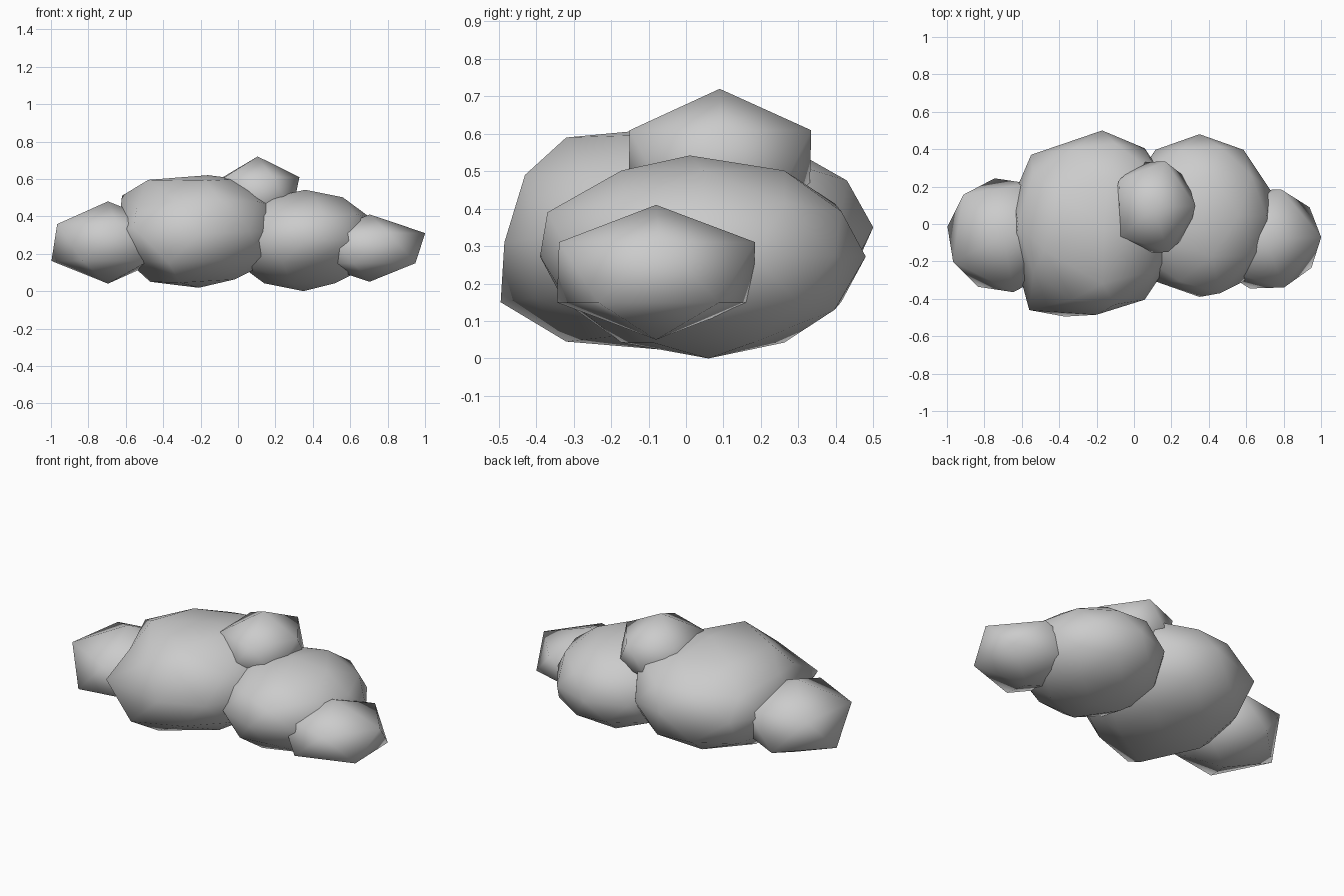
import bpy
from mathutils import Vector


def puff(name, centre, radii, detail, turn=0.0, nudges=()):
    """Squashed low-poly ball; each nudge pulls the nearest corner to a point."""
    bpy.ops.mesh.primitive_ico_sphere_add(subdivisions=detail, radius=1,
                                          location=centre, rotation=(0, 0, turn))
    ob = bpy.context.object
    ob.name = name
    ob.scale = radii
    bpy.ops.object.transform_apply(location=True, rotation=True, scale=True)
    free = list(ob.data.vertices)
    for target in nudges:
        p = Vector(target)
        v = min(free, key=lambda q: (q.co - p).length)
        v.co = p
        free.remove(v)
    bpy.ops.object.shade_smooth()
    return ob


# Large middle puff, slightly uneven
puff("cloud_main_puff", (-0.21, 0, 0.32), (0.455, 0.50, 0.302), 2, nudges=[
    (-0.56, -0.46, 0.34), (-0.37, -0.495, 0.15), (-0.20, -0.485, 0.31),
    (-0.55, 0.37, 0.34), (-0.17, 0.50, 0.35), (-0.17, -0.32, 0.59),
    (-0.48, -0.14, 0.595), (-0.31, -0.32, 0.045), (-0.47, 0.0, 0.05),
    (-0.62, 0.0, 0.51), (-0.10, -0.43, 0.49), (0.14, 0.25, 0.53),
    (-0.10, 0.43, 0.475), (0.0, 0.0, 0.60), (-0.16, 0.0, 0.62)])

# Second puff on the right
puff("cloud_right_puff", (0.35, 0.045, 0.272), (0.40, 0.435, 0.27), 2, nudges=[
    (0.36, 0.01, 0.542), (0.35, 0.06, 0.0), (0.41, -0.32, 0.16),
    (0.46, -0.37, 0.39), (0.64, 0.30, 0.15)])

# Small coarse puffs at both ends and on top
puff("cloud_left_end", (-0.695, -0.06, 0.26), (0.342, 0.345, 0.22), 1, -0.15)
puff("cloud_right_end", (0.703, -0.08, 0.23), (0.333, 0.308, 0.18), 1, 0.03)
puff("cloud_top_puff", (0.105, 0.09, 0.52), (0.25, 0.285, 0.20), 1, 0.03)
